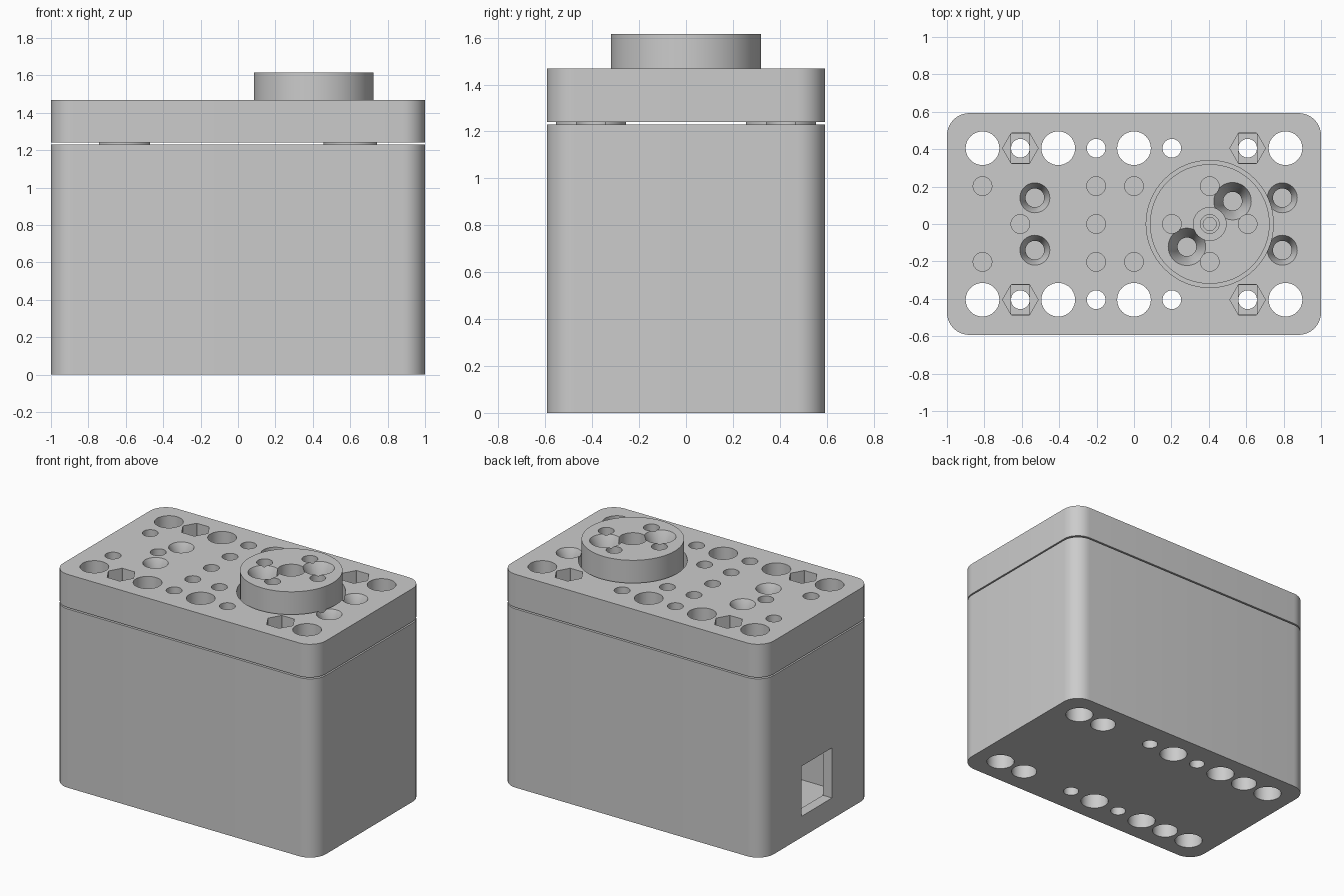
import bpy, math

if "Cube" in bpy.data.objects:
    bpy.data.objects.remove(bpy.data.objects["Cube"], do_unlink=True)

PITCH = 0.2025            # spacing of the hole grid
HALF_X, HALF_Y, CORNER = 1.0, 0.593, 0.12
SEAM, LID_BASE, LID_TOP, HUB_TOP = 1.23, 1.24, 1.468, 1.615
HUB_X = 2 * PITCH
BIG, SMALL = 0.09, 0.05

grey = bpy.data.materials.new("plain_grey")
grey.use_nodes = True
colour = (0.6, 0.6, 0.6, 1)
grey.diffuse_color = colour
grey.node_tree.nodes["Principled BSDF"].inputs["Base Color"].default_value = colour


def make(name, verts, faces):
    mesh = bpy.data.meshes.new(name)
    mesh.from_pydata(verts, [], faces)
    mesh.materials.append(grey)
    obj = bpy.data.objects.new(name, mesh)
    bpy.context.collection.objects.link(obj)
    return obj


def loft(name, rings):
    """Closed solid through equal-sized rings, listed from bottom to top."""
    n = len(rings[0])
    faces = [tuple(reversed(range(n)))]
    for k in range(len(rings) - 1):
        for i in range(n):
            j = (i + 1) % n
            faces.append((k * n + i, k * n + j, k * n + n + j, k * n + n + i))
    top = (len(rings) - 1) * n
    faces.append(tuple(range(top, top + n)))
    return make(name, [v for ring in rings for v in ring], faces)


def turned(name, x, y, profile, sides=40):
    """Round solid from (radius, z) pairs, bottom to top."""
    angles = [math.tau * i / sides for i in range(sides)]
    return loft(name, [[(x + r * math.cos(a), y + r * math.sin(a), z) for a in angles]
                       for r, z in profile])


def rounded_block(name, hx, hy, radius, z0, z1, steps=10):
    outline = []
    for q, (sx, sy) in enumerate([(1, 1), (-1, 1), (-1, -1), (1, -1)]):
        for i in range(steps + 1):
            a = math.pi / 2 * (q + i / steps)
            outline.append((sx * (hx - radius) + radius * math.cos(a),
                            sy * (hy - radius) + radius * math.sin(a)))
    return loft(name, [[(x, y, z) for x, y in outline] for z in (z0, z1)])


def box(name, x0, x1, y0, y1, z0, z1):
    return loft(name, [[(x0, y0, z), (x1, y0, z), (x1, y1, z), (x0, y1, z)] for z in (z0, z1)])


def cut(targets, cutter):
    """Subtract the cutter from every target, then discard it."""
    for target in targets:
        bpy.context.view_layer.objects.active = target
        mod = target.modifiers.new("cut", "BOOLEAN")
        mod.operation, mod.solver, mod.object = "DIFFERENCE", "EXACT", cutter
        bpy.ops.object.modifier_apply(modifier=mod.name)
    bpy.data.objects.remove(cutter, do_unlink=True)


# Main solids
case = rounded_block("case", HALF_X, HALF_Y, CORNER, 0, SEAM)
lid = rounded_block("lid", HALF_X, HALF_Y, CORNER, LID_BASE, LID_TOP)
hub = turned("output_hub", HUB_X, 0, [(0.32, 1.28), (0.32, HUB_TOP)], 64)
bosses = [turned("screw_boss", sx * 3 * PITCH, sy * 2 * PITCH,
                 [(0.15, SEAM), (0.15, LID_BASE)])
          for sx in (-1, 1) for sy in (-1, 1)]

# Hollow case with a cable window in the end wall
cut([case], box("cavity", -0.93, 0.93, -0.28, 0.28, 0.14, SEAM + 0.1))
cut([case], box("window", -1.1, -0.9, -0.16, 0.17, 0.145, 0.49))
motor = box("motor", -0.6, 0.86, -0.25, 0.25, 0.14, 1.2)
turned("motor_end", -0.6, 0, [(0.2, 0.145), (0.2, 1.2)])

# Recess around the hub
cut([lid], turned("recess", HUB_X, 0, [(0.34, 1.28), (0.34, 1.6)], 64))

# Through holes along both long edges, with nut pockets and screw heads
shell = [case, lid] + bosses
for side in (-1, 1):
    y = side * 2 * PITCH
    for col, radius in [(-4, BIG), (-2, BIG), (0, BIG), (4, BIG), (-1, SMALL), (1, SMALL)]:
        cut(shell, turned("through", col * PITCH, y, [(radius, -0.1), (radius, 1.7)]))
    for col in (-3, 3):
        x = col * PITCH
        cut(shell, turned("screw", x, y, [(SMALL, -0.1), (SMALL, 1.7)]))
        cut([case], turned("screw_head", x, y, [(0.083, -0.1), (0.083, 0.25)]))
        cut([lid], turned("nut", x, y, [(0.095, LID_TOP - 0.1), (0.095, 1.7)], 6))
        cut([lid], box("nut_step", x - 0.05, x + 0.05, y - 0.08, y + 0.08,
                       LID_TOP - 0.115, 1.6))

    # Countersunk mounting holes
    for x in (-0.53, 0.793):
        cut([lid], turned("countersink", x, side * 0.14,
                          [(SMALL, 1.27), (SMALL, 1.4), (0.08, LID_TOP), (0.08, 1.6)]))

# Blind holes in the lid
for col, row in [(-4, 1), (-4, -1), (-1, 1), (-1, -1), (0, 1), (0, -1), (-3, 0), (-1, 0)]:
    cut([lid], turned("blind", col * PITCH, row * PITCH, [(SMALL, 1.29), (SMALL, 1.6)]))

# Hub holes: four blind, two countersunk, one stepped centre
for dx, dy in [(1, 0), (-1, 0), (0, 1), (0, -1)]:
    cut([hub], turned("hub_blind", HUB_X + dx * PITCH, dy * PITCH, [(SMALL, 1.4), (SMALL, 1.7)]))
for s in (-1, 1):
    cut([hub], turned("hub_countersink", HUB_X + s * 0.122, s * 0.122,
                      [(SMALL, 1.35), (SMALL, 1.5), (0.1, HUB_TOP), (0.1, 1.7)]))
cut([hub], turned("hub_centre", HUB_X, 0,
                  [(0.035, 1.33), (0.035, 1.4), (SMALL, 1.4), (SMALL, 1.48),
                   (0.088, 1.48), (0.088, 1.7)]))

# Smooth round walls, keep crisp rims
for obj in bpy.context.collection.objects:
    if obj.type == "MESH" and grey.name in obj.data.materials:
        bpy.ops.object.select_all(action="DESELECT")
        obj.select_set(True)
        bpy.context.view_layer.objects.active = obj
        bpy.ops.object.shade_smooth_by_angle(angle=math.radians(30))
